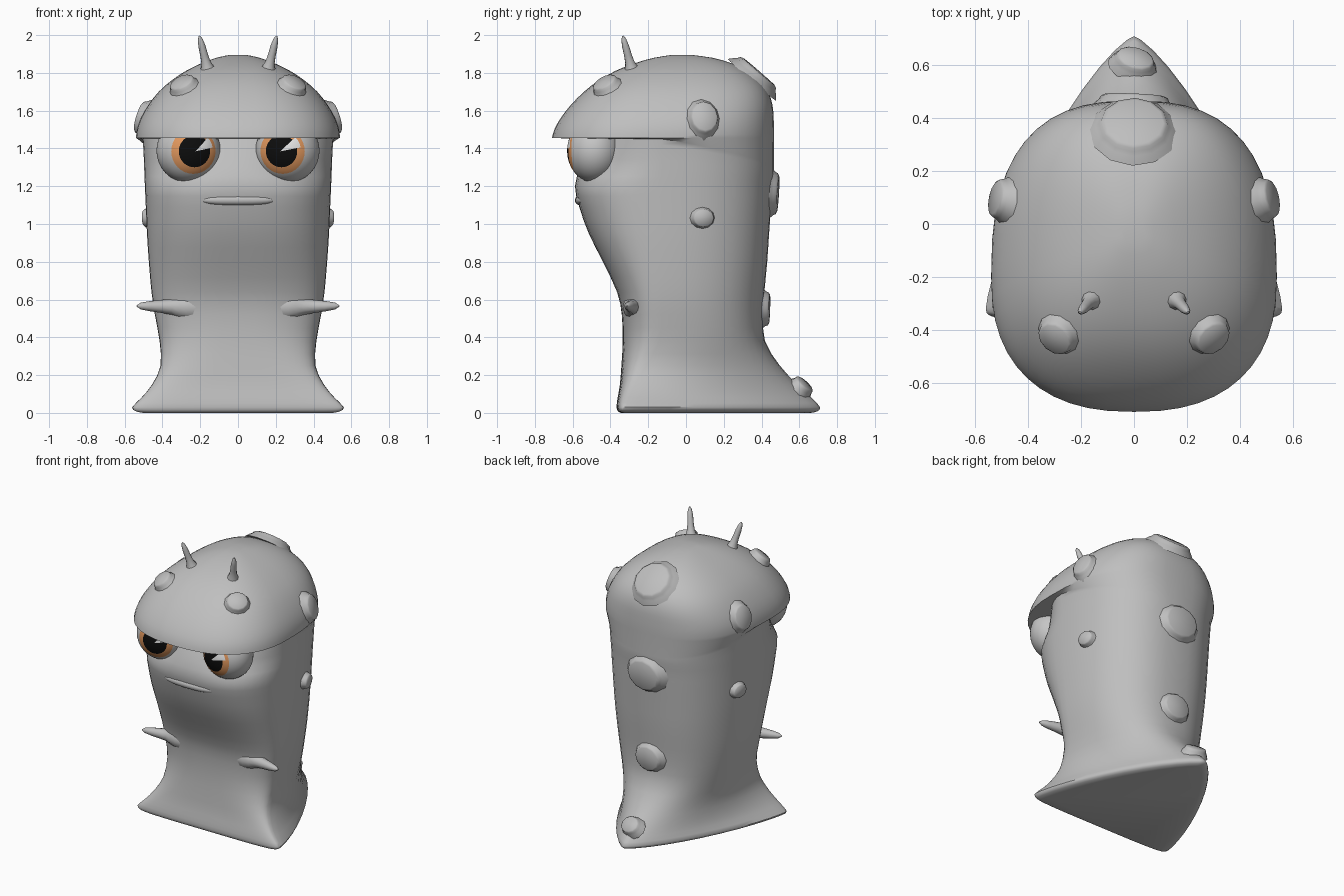
import bpy, bmesh, math
from mathutils import Vector, Matrix
from mathutils.bvhtree import BVHTree

if "Cube" in bpy.data.objects:
    bpy.data.objects.remove(bpy.data.objects["Cube"])


def material(name, r, g, b):
    m = bpy.data.materials.new(name)
    m.diffuse_color = (r, g, b, 1)
    m.use_nodes = True
    m.node_tree.nodes["Principled BSDF"].inputs["Base Color"].default_value = m.diffuse_color
    return m


GREY = material("skin_grey", 0.52, 0.52, 0.52)
EYE = material("eyeball_grey", 0.56, 0.56, 0.56)
ORANGE = material("iris_orange", 0.75, 0.31, 0.11)
BLACK = material("pupil_black", 0.004, 0.004, 0.004)
WHITE = material("glint_white", 0.85, 0.85, 0.85)


def finish(name, bm, mats, angle=50):
    bmesh.ops.recalc_face_normals(bm, faces=bm.faces)
    me = bpy.data.meshes.new(name)
    bm.to_mesh(me)
    bm.free()
    ob = bpy.data.objects.new(name, me)
    bpy.context.collection.objects.link(ob)
    for m in mats:
        me.materials.append(m)
    bpy.ops.object.select_all(action='DESELECT')
    ob.select_set(True)
    bpy.context.view_layer.objects.active = ob
    bpy.ops.object.shade_smooth_by_angle(angle=math.radians(angle))
    return ob


def bridge(bm, rings):
    for a, b in zip(rings, rings[1:]):
        n = len(a)
        for i in range(n):
            bm.faces.new((a[i], a[(i + 1) % n], b[(i + 1) % n], b[i]))
    bm.faces.new(rings[0])
    bm.faces.new(rings[-1])


def spow(v, p):
    return math.copysign(abs(v) ** p, v)


def ease(v, lo, hi):
    t = min(1, max(0, (v - lo) / (hi - lo)))
    return t * t * (3 - 2 * t)


def refine(rows):
    """Add a smooth in-between row between each pair of rows."""
    out = []
    for i in range(len(rows) - 1):
        p = [rows[max(0, i - 1)], rows[i], rows[i + 1],
             rows[min(len(rows) - 1, i + 2)]]
        out.append(rows[i])
        out.append([(9 * (b + c) - a - d) / 16 for a, b, c, d in zip(*p)])
    return out + [rows[-1]]


def section(bm, z, w, yf, yb, ym, nf, nb, drop=0, n=48):
    """Rounded outline with its own front and back squareness."""
    ring = []
    for i in range(n):
        t = 2 * math.pi * i / n
        c, s = math.cos(t), math.sin(t)
        e, depth = (2 / nb, yb - ym) if s > 0 else (2 / nf, ym - yf)
        ring.append(bm.verts.new((w * spow(c, e), ym + depth * spow(s, e),
                                  z - drop * max(0, s))))
    return ring


def lathe(name, pos, axis, profile, sides=12, sx=1, sy=1):
    """Turned part along an axis; profile holds (radius, height)."""
    bm = bmesh.new()
    rings = [[bm.verts.new((r * sx * math.cos(2 * math.pi * i / sides),
                            r * sy * math.sin(2 * math.pi * i / sides), h))
              for i in range(sides)] for r, h in profile]
    bridge(bm, rings)
    rot = Vector(axis).to_track_quat('Z', 'Y').to_matrix().to_4x4()
    bm.transform(Matrix.Translation(pos) @ rot)
    return finish(name, bm, [GREY])


# Body and head: (height, half width, front, back)
body_rows = [
    (0.00, 0.50, -0.345, 0.66), (0.008, 0.54, -0.36, 0.695),
    (0.03, 0.56, -0.368, 0.71),
    (0.08, 0.512, -0.362, 0.665), (0.15, 0.455, -0.35, 0.59),
    (0.25, 0.41, -0.342, 0.497), (0.38, 0.415, -0.335, 0.418),
    (0.52, 0.44, -0.34, 0.408), (0.64, 0.458, -0.365, 0.415),
    (0.80, 0.472, -0.44, 0.43), (0.95, 0.482, -0.515, 0.44),
    (1.09, 0.488, -0.565, 0.45), (1.20, 0.493, -0.588, 0.457),
    (1.30, 0.497, -0.56, 0.462), (1.38, 0.50, -0.52, 0.465),
    (1.45, 0.505, -0.48, 0.465)]
head_rows = [
    (1.455, 0.54, -0.71, 0.466), (1.50, 0.535, -0.697, 0.466),
    (1.56, 0.515, -0.664, 0.464), (1.63, 0.475, -0.61, 0.458),
    (1.70, 0.42, -0.54, 0.435), (1.76, 0.352, -0.463, 0.39),
    (1.81, 0.277, -0.375, 0.325), (1.85, 0.196, -0.275, 0.245),
    (1.88, 0.115, -0.17, 0.14), (1.895, 0.045, -0.075, 0.03)]
bm = bmesh.new()
rings = []
for z, w, yf, yb in refine(body_rows):
    s = ease(z, 0, 0.45)
    drop = 0.13 * max(0, (z - 1.2) / 0.25)
    rings.append(section(bm, z, w, yf, yb, -0.32 + 0.19 * s,
                         4.0 - 1.4 * s - 0.6 * ease(z, 1.18, 1.32),
                         1.3 + 1.15 * s, drop))
for z, w, yf, yb in refine(head_rows):
    k = (z - 1.455) / 0.445
    rings.append(section(bm, z, w, yf, yb, -0.20 + 0.17 * k,
                         2.4 + 0.35 * k, 2.6 + 0.1 * k))
bridge(bm, rings)
bmesh.ops.recalc_face_normals(bm, faces=bm.faces)
skin = BVHTree.FromBMesh(bm)
finish("body_and_head", bm, [GREY])

# Eyes: iris, pupil and glint chosen by angle from the gaze direction
for side, label in ((-1, "left"), (1, "right")):
    bm = bmesh.new()
    bmesh.ops.create_uvsphere(bm, u_segments=32, v_segments=24, radius=0.17)
    for f in bm.faces:
        c = f.calc_center_median()
        polar = math.degrees(math.atan2(math.hypot(c.x, c.y), c.z))
        around = math.degrees(math.atan2(c.y, c.x))
        if polar < 37.5 and 11 < around < 45:
            f.material_index = 3
        elif polar < 30:
            f.material_index = 2
        elif polar < 45:
            f.material_index = 1
    rot = Vector((-side * 0.22, -1, -0.02)).to_track_quat('Z', 'Y')
    bm.transform(Matrix.Translation((side * 0.262, -0.483, 1.388))
                 @ Matrix.Diagonal((1, 0.86, 1, 1)) @ rot.to_matrix().to_4x4())
    finish("eye_" + label, bm, [EYE, ORANGE, BLACK, WHITE])

# Mouth: one slim lip following the curve of the face
bm = bmesh.new()
bmesh.ops.create_uvsphere(bm, u_segments=24, v_segments=12, radius=1)
for v in bm.verts:
    x = spow(v.co.x, 0.6)
    v.co = (0.195 * x, -0.562 + 0.026 * v.co.y + 0.012 * x * x,
            1.126 + 0.026 * v.co.z)
finish("lip", bm, [GREY])

# Paired spikes and feelers
spike = [(0.08, 0), (0.075, 0.06), (0.06, 0.10), (0.042, 0.14),
         (0.034, 0.19), (0.027, 0.25), (0.018, 0.30), (0.004, 0.322)]
feeler = [(0.036, 0), (0.025, 0.03), (0.021, 0.07), (0.019, 0.12),
          (0.013, 0.16), (0.004, 0.178)]
# Wart outline: radius in units of the wart size, height
wart = [(1.3, -0.025), (1.12, 0.002), (1.02, 0.013), (0.97, 0.026),
        (0.85, 0.033), (0.05, 0.036)]


def add_wart(name, near, sx, sy):
    """Seat a wart on the closest point of the skin."""
    pos, normal = skin.find_nearest(Vector(near))[:2]
    lathe(name, pos, normal, wart, 12, sx, sy)


for side, label in ((-1, "left"), (1, "right")):
    lathe("chest_spike_" + label, (side * 0.22, -0.25, 0.56),
          (side, -0.2, 0.02), spike)
    lathe("feeler_" + label, (side * 0.163, -0.29, 1.828),
          (side * 0.042, -0.045, 0.17), feeler, 10)
    add_wart("brow_wart_" + label, (side * 0.31, -0.445, 1.77), 0.072, 0.068)
    add_wart("temple_wart_" + label, (side * 0.53, 0.10, 1.57), 0.075, 0.088)
    add_wart("side_wart_" + label, (side * 0.52, 0.10, 1.03), 0.058, 0.05)

# Warts down the back
add_wart("crown_wart", (0, 0.38, 1.80), 0.13, 0.13)
add_wart("upper_back_wart", (0, 0.48, 1.16), 0.13, 0.112)
add_wart("lower_back_wart", (0, 0.44, 0.55), 0.10, 0.09)
add_wart("tail_wart", (0, 0.62, 0.145), 0.075, 0.06)
